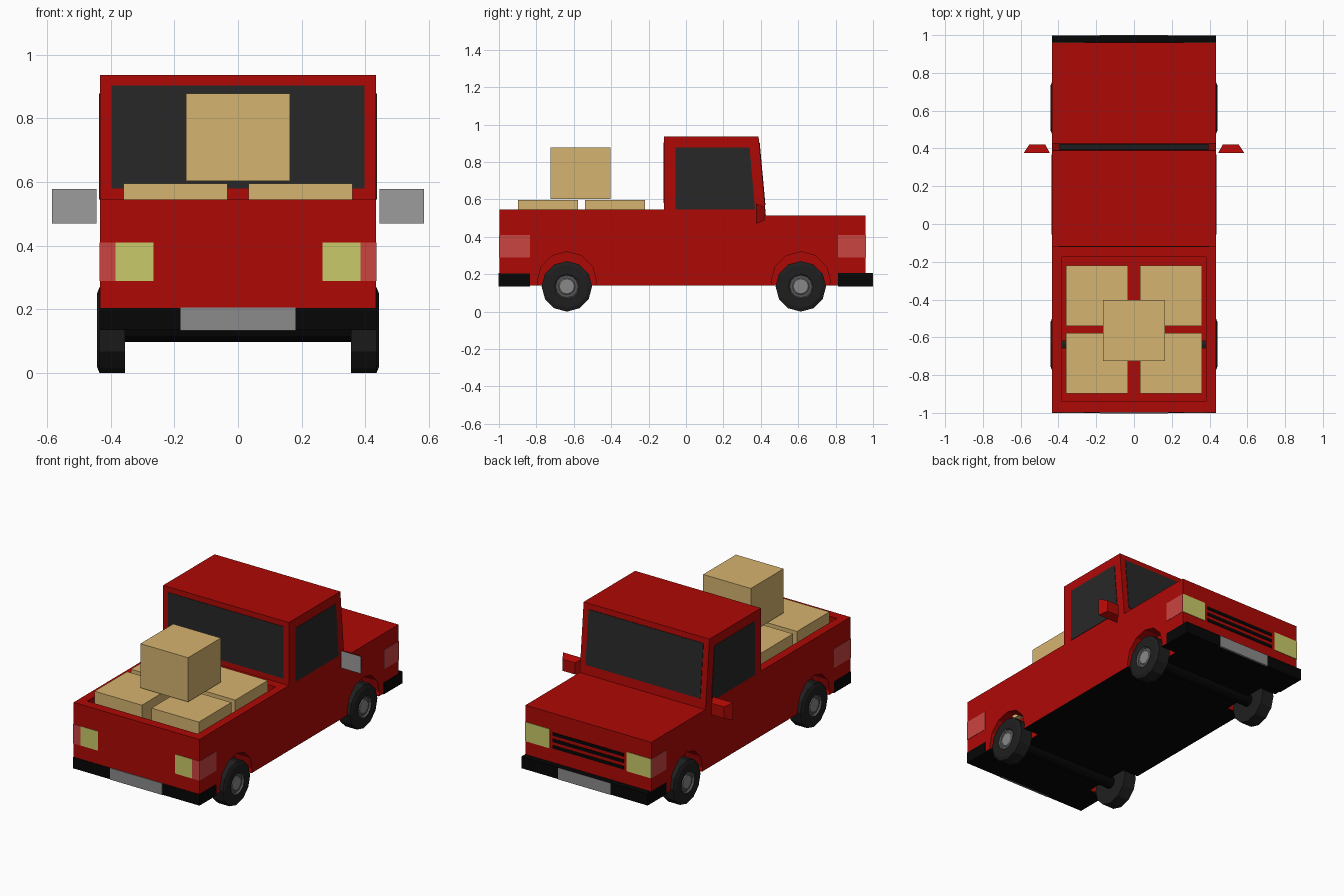
import bpy, bmesh
from math import sin, cos, pi

if "Cube" in bpy.data.objects:
    bpy.data.objects.remove(bpy.data.objects["Cube"])


def material(name, r, g, b):
    m = bpy.data.materials.new(name)
    m.diffuse_color = (*[(c / 255) ** 2.2 for c in (r, g, b)], 1)
    m.use_nodes = True
    m.node_tree.nodes["Principled BSDF"].inputs["Base Color"].default_value = m.diffuse_color
    return m


RED = material("red_paint", 172, 17, 14)
GLASS = material("dark_glass", 44, 44, 44)
BLACK = material("black_trim", 14, 14, 14)
TYRE = material("tyre_rubber", 36, 36, 36)
RIM = material("rim_grey", 85, 85, 85)
HUB = material("hub_grey", 135, 135, 135)
PLATE = material("plate_grey", 138, 138, 138)
MIRROR = material("mirror_grey", 155, 155, 155)
YELLOW = material("lamp_yellow", 200, 200, 105)
LAMP_RED = material("lamp_red", 200, 70, 66)
CARD = material("cardboard", 213, 178, 111)


def finish(name, bm, *mats):
    bmesh.ops.recalc_face_normals(bm, faces=bm.faces)
    me = bpy.data.meshes.new(name)
    bm.to_mesh(me)
    bm.free()
    for m in mats:
        me.materials.append(m)
    ob = bpy.data.objects.new(name, me)
    bpy.context.collection.objects.link(ob)
    return ob


def prism(name, yz, x0, x1, *mats):
    """Side profile of (y, z) points extruded from x0 to x1."""
    bm = bmesh.new()
    a = [bm.verts.new((x0, y, z)) for y, z in yz]
    b = [bm.verts.new((x1, y, z)) for y, z in yz]
    bm.faces.new(a)
    bm.faces.new(b)
    n = len(yz)
    for i in range(n):
        j = (i + 1) % n
        bm.faces.new((a[i], a[j], b[j], b[i]))
    return finish(name, bm, *mats)


def box(name, x0, x1, y0, y1, z0, z1, *mats):
    return prism(name, [(y0, z0), (y1, z0), (y1, z1), (y0, z1)], x0, x1, *mats)


def lathe(name, rings, y, z, side, sides=12):
    """Closed shape turned around x; rings are (x, radius, material of next band)."""
    bm = bmesh.new()
    mats = list(dict.fromkeys(r[2] for r in rings))
    loops = [[bm.verts.new((side * x, y + r * sin(2 * pi * k / sides), z + r * cos(2 * pi * k / sides)))
              for k in range(sides)] for x, r, _ in rings]
    bm.faces.new(loops[0])
    for ring, a, b in zip(rings, loops, loops[1:]):
        for i in range(sides):
            j = (i + 1) % sides
            bm.faces.new((a[i], a[j], b[j], b[i])).material_index = mats.index(ring[2])
    bm.faces.new(loops[-1]).material_index = mats.index(rings[-1][2])
    return finish(name, bm, *mats)


W = 0.433
WHEEL_Y = {"rear": -0.637, "front": 0.614}

# Body shell: bed, cab and bonnet in one side profile, black underneath
body = prism("body", [(-0.998, 0.14), (0.96, 0.14), (0.96, 0.513), (0.427, 0.513), (0.388, 0.937),
                      (-0.118, 0.937), (-0.118, 0.545), (-0.998, 0.545)], -W, W, RED, BLACK)
for p in body.data.polygons:
    if p.normal.z < -0.9:
        p.material_index = 1

# Cutters for the load bed and the wheel arches
cutters = [box("bed_cutter", -0.38, 0.38, -0.94, -0.175, 0.315, 0.7, RED)]
for end, y in WHEEL_Y.items():
    arch = [(y + 0.158 * sin(k * pi / 6), 0.162 + 0.158 * cos(k * pi / 6)) for k in range(12)]
    for s in (-1, 1):
        cutters.append(prism(end + "_arch_cutter", arch, s * 0.325, s * 0.6, RED))
for c in cutters:
    c.hide_render = True
    c.hide_viewport = True
    mod = body.modifiers.new(c.name, "BOOLEAN")
    mod.operation = "DIFFERENCE"
    mod.solver = "EXACT"
    mod.object = c


# Windows
def slope(z):
    return 0.388 + (0.937 - z) * 0.092


box("rear_window", -0.397, 0.397, -0.121, -0.11, 0.58, 0.903, GLASS)
prism("windscreen", [(slope(0.57) - 0.01, 0.57), (slope(0.57) + 0.003, 0.57),
                     (slope(0.903) + 0.003, 0.903), (slope(0.903) - 0.01, 0.903)], -0.395, 0.395, GLASS)
for s in (-1, 1):
    prism("side_window", [(-0.055, 0.545), (0.369, 0.545), (0.34, 0.878), (-0.055, 0.878)],
          s * 0.425, s * 0.436, GLASS)

# Bumpers with number plates
box("rear_bumper", -0.435, 0.435, -1.0, -0.835, 0.135, 0.205, BLACK)
box("front_bumper", -0.435, 0.435, 0.813, 0.998, 0.135, 0.207, BLACK)
box("rear_plate", -0.18, 0.18, -1.002, -0.99, 0.134, 0.206, PLATE)
box("front_plate", -0.18, 0.18, 0.99, 1.0, 0.134, 0.206, PLATE)

# Lamps on each corner
for s in (-1, 1):
    box("tail_lamp", s * 0.265, s * 0.385, -1.0, -0.99, 0.29, 0.41, YELLOW)
    box("tail_lamp_corner", s * 0.385, s * 0.435, -1.0, -0.835, 0.29, 0.41, LAMP_RED)
    box("headlamp", s * 0.265, s * 0.434, 0.95, 0.963, 0.29, 0.41, YELLOW)
    box("front_side_marker", s * 0.425, s * 0.435, 0.813, 0.961, 0.29, 0.41, LAMP_RED)

# Grille slots
for z in (0.305, 0.345, 0.385):
    box("grille_slot", -0.245, 0.245, 0.95, 0.963, z - 0.01, z + 0.01, BLACK)

# Door mirrors: tapered housing with the glass on the rear face
for s in (-1, 1):
    bm = bmesh.new()
    loops = [[bm.verts.new((s * x, y, z)) for x, z in ((x0, z0), (x1, z0), (x1, z1), (x0, z1))]
             for y, x0, x1, z0, z1 in ((0.375, 0.445, 0.585, 0.47, 0.578),
                                       (0.42, 0.47, 0.555, 0.488, 0.56))]
    bm.faces.new(loops[0]).material_index = 1
    bm.faces.new(loops[1])
    for i in range(4):
        j = (i + 1) % 4
        bm.faces.new((loops[0][i], loops[0][j], loops[1][j], loops[1][i]))
    finish("door_mirror", bm, RED, MIRROR)

# Wheels and axles
for end, y in WHEEL_Y.items():
    for s in (-1, 1):
        lathe(end + "_wheel", [(0.355, 0.135, TYRE), (0.435, 0.135, TYRE), (0.443, 0.115, TYRE),
                               (0.443, 0.066, RIM), (0.432, 0.06, RIM), (0.432, 0.045, HUB),
                               (0.436, 0.04, HUB)], y, 0.135, s)
    lathe(end + "_axle", [(-0.36, 0.037, BLACK), (0.36, 0.037, BLACK)], y, 0.135, 1)

# Cargo: four cartons in the bed and one on top
for x in (-0.196, 0.196):
    for y in (-0.738, -0.38):
        box("carton", x - 0.163, x + 0.163, y - 0.16, y + 0.16, 0.316, 0.596, CARD)
box("top_carton", -0.164, 0.164, -0.725, -0.403, 0.603, 0.878, CARD)
